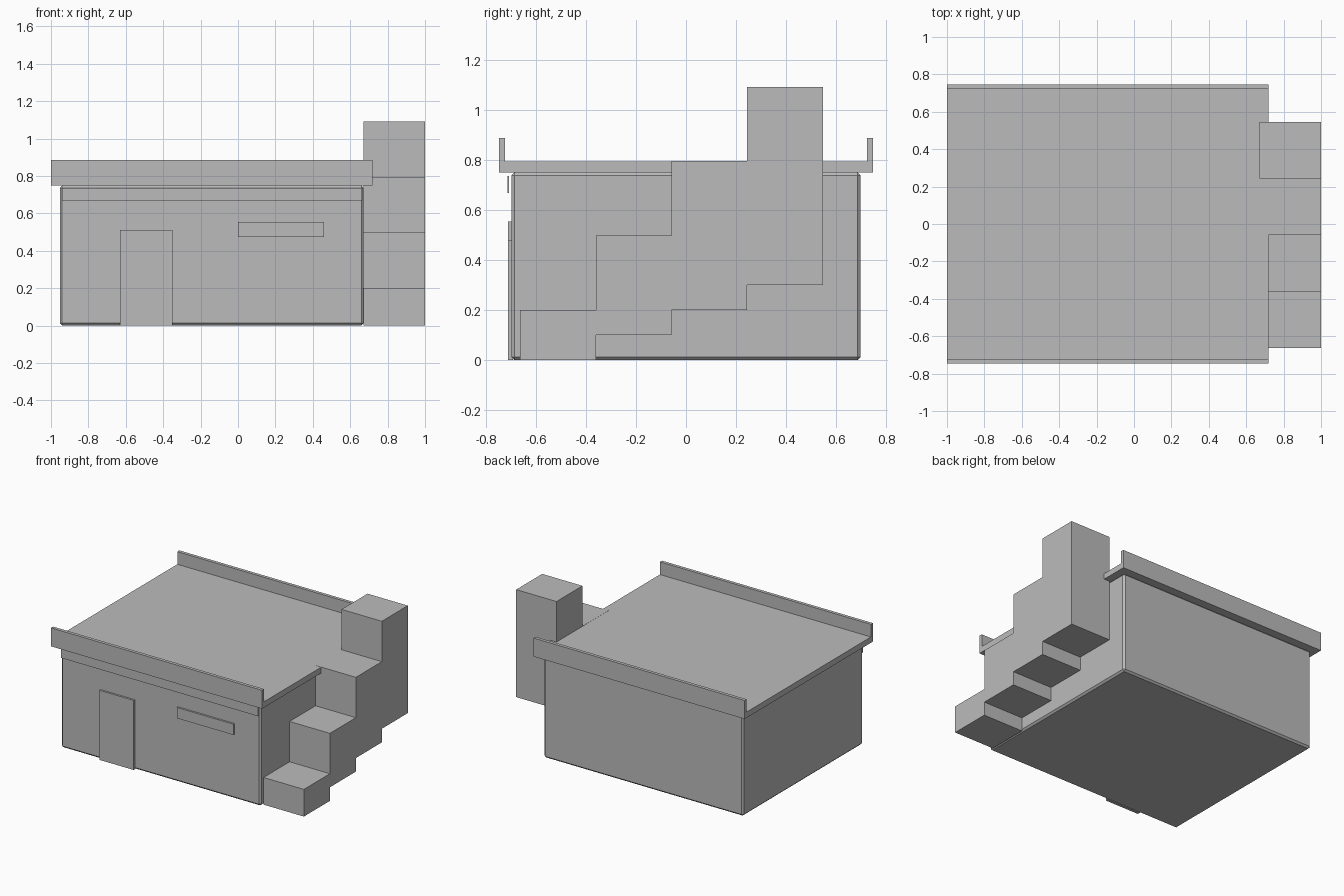
import bpy
import bmesh
from mathutils import Vector

cube = bpy.data.objects.get("Cube")
if cube:
    bpy.data.objects.remove(cube, do_unlink=True)

# Single plain grey material
grey = bpy.data.materials.new("plain_grey")
grey.use_nodes = True
colour = (0.5, 0.5, 0.5, 1)
grey.diffuse_color = colour
grey.node_tree.nodes["Principled BSDF"].inputs["Base Color"].default_value = colour


def finish(name, bm):
    bmesh.ops.recalc_face_normals(bm, faces=bm.faces)
    mesh = bpy.data.meshes.new(name)
    bm.to_mesh(mesh)
    bm.free()
    mesh.materials.append(grey)
    obj = bpy.data.objects.new(name, mesh)
    bpy.context.collection.objects.link(obj)
    return obj


def box(name, low, high):
    low, high = Vector(low), Vector(high)
    bm = bmesh.new()
    bmesh.ops.create_cube(bm, size=1)
    for v in bm.verts:
        v.co = (low + high) / 2 + v.co * (high - low)
    return finish(name, bm)


def extrude_x(name, profile, x0, x1):
    """Solid from a (y, z) outline swept between two x positions."""
    bm = bmesh.new()
    face = bm.faces.new([bm.verts.new((x0, y, z)) for y, z in profile])
    swept = bmesh.ops.extrude_face_region(bm, geom=[face])["geom"]
    verts = [g for g in swept if isinstance(g, bmesh.types.BMVert)]
    bmesh.ops.translate(bm, verts=verts, vec=(x1 - x0, 0, 0))
    return finish(name, bm)


# House body with slightly chamfered edges
walls = box("walls", (-0.953, -0.697, 0), (0.672, 0.697, 0.75))
chamfer = walls.modifiers.new("chamfer", "BEVEL")
chamfer.width = 0.013
chamfer.segments = 1

# Flat roof with an upstand along the front and back
half = [(0.746, 0.75), (0.746, 0.886), (0.722, 0.886), (0.722, 0.793)]
roof = half + [(-y, z) for y, z in reversed(half)]
extrude_x("roof", roof, -1, 0.718)

# Front details
box("front_fascia", (-0.942, -0.712, 0.667), (0.662, -0.706, 0.736))
box("door", (-0.63, -0.711, 0), (-0.351, -0.69, 0.512))
box("window", (0, -0.711, 0.475), (0.46, -0.69, 0.554))

# Outside stairs: each block is taller and starts higher than the last
depth, start = 0.302, -0.662
top, under = [], []
for i in range(4):
    y0, y1 = start + i * depth, start + (i + 1) * depth
    rise = 0.2 + i * 0.297
    base = i * 0.1
    top += [(y0, rise), (y1, rise)]
    under += [(y0, base), (y1, base)]
extrude_x("stairs", top + under[::-1], 0.672, 1)
